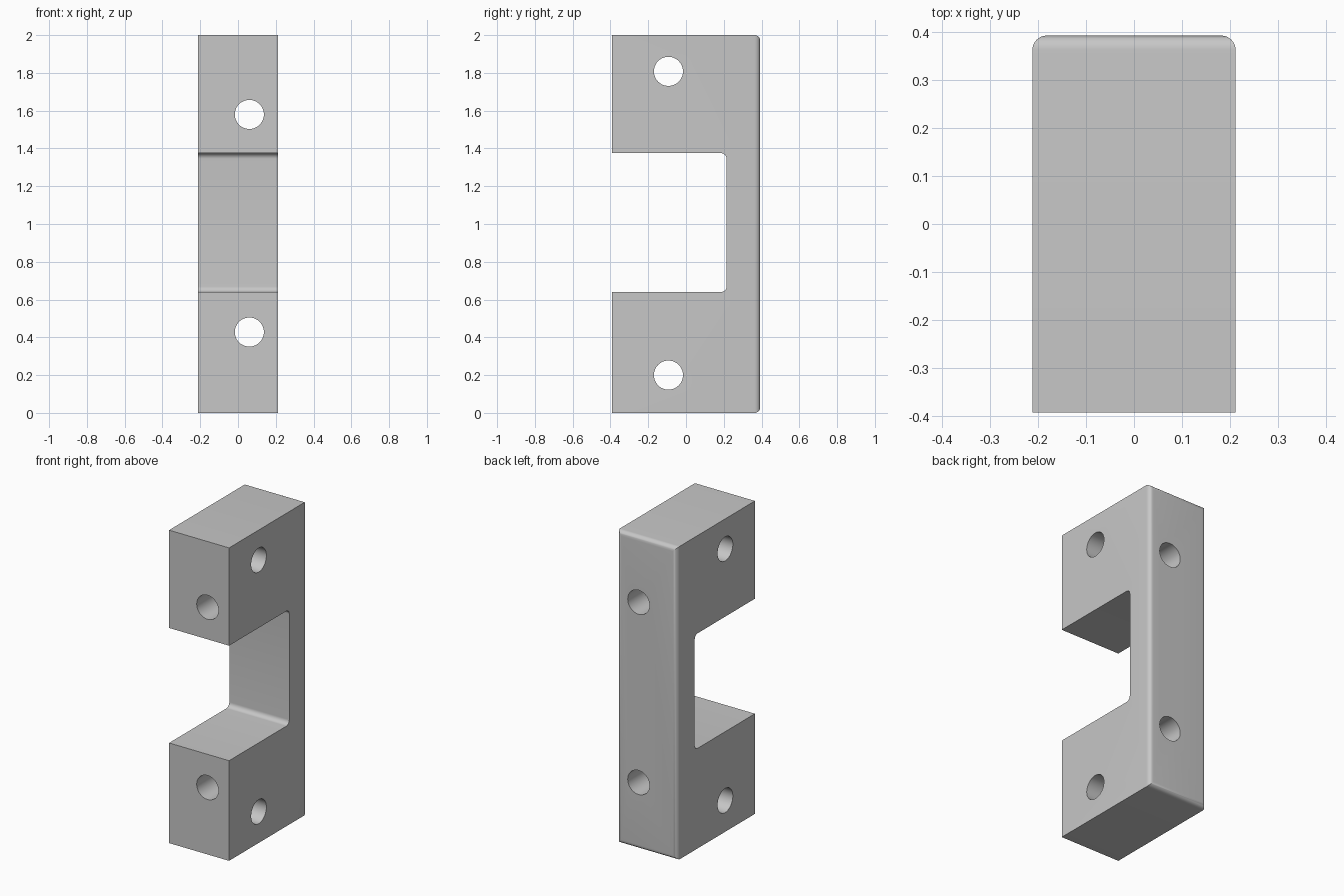
import bpy, bmesh, math
from mathutils import Vector, Matrix

cube = bpy.data.objects.get("Cube")
if cube:
    bpy.data.objects.remove(cube)

HALF_W, HALF_D, HEIGHT = 0.212, 0.393, 2.0
SLOT_LOW, SLOT_HIGH, SLOT_BACK = 0.64, 1.375, 0.215
FILLET, HOLE_R = 0.03, 0.077

metal = bpy.data.materials.new("plain grey")
metal.use_nodes = True
grey = (0.57, 0.57, 0.57, 1)
metal.diffuse_color = grey
metal.node_tree.nodes["Principled BSDF"].inputs["Base Color"].default_value = grey


def make_object(name, bm):
    bmesh.ops.recalc_face_normals(bm, faces=bm.faces)
    mesh = bpy.data.meshes.new(name)
    bm.to_mesh(mesh)
    bm.free()
    mesh.materials.append(metal)
    obj = bpy.data.objects.new(name, mesh)
    bpy.context.collection.objects.link(obj)
    return obj


def inner_corner(z, start):
    """Quarter-circle fillet at the back of the slot."""
    cy = SLOT_BACK - FILLET
    cz = z + (FILLET if z < 1 else -FILLET)
    return [(cy + FILLET * math.cos(a), cz + FILLET * math.sin(a))
            for a in (start + math.pi / 2 * i / 8 for i in range(9))]


# C-shaped side profile, pulled across the width
profile = [(-HALF_D, 0), (HALF_D, 0), (HALF_D, HEIGHT), (-HALF_D, HEIGHT), (-HALF_D, SLOT_HIGH)]
profile += reversed(inner_corner(SLOT_HIGH, 0))
profile += reversed(inner_corner(SLOT_LOW, -math.pi / 2))
profile += [(-HALF_D, SLOT_LOW)]

bm = bmesh.new()
side = bm.faces.new([bm.verts.new((-HALF_W, y, z)) for y, z in profile])
pulled = bmesh.ops.extrude_face_region(bm, geom=[side])["geom"]
bmesh.ops.translate(bm, vec=(2 * HALF_W, 0, 0),
                    verts=[v for v in pulled if isinstance(v, bmesh.types.BMVert)])

# Round the four edges of the back face
back = [e for e in bm.edges if all(v.co.y > HALF_D - 0.001 for v in e.verts)]
bmesh.ops.bevel(bm, geom=back, offset=FILLET, segments=8, profile=0.5, affect='EDGES')
bracket = make_object("bracket_body", bm)

# Two front-to-back holes and two cross holes
bm = bmesh.new()
for centre, axis in (((0.06, 0, 0.428), 'X'), ((0.06, 0, 1.58), 'X'),
                     ((0, -0.093, 0.2), 'Y'), ((0, -0.093, 1.808), 'Y')):
    bmesh.ops.create_cone(bm, cap_ends=True, segments=48, radius1=HOLE_R, radius2=HOLE_R, depth=1.2,
                          matrix=Matrix.Translation(Vector(centre)) @ Matrix.Rotation(math.pi / 2, 4, axis))
cutter = make_object("hole_cutter", bm)
cutter.hide_render = True

drill = bracket.modifiers.new("holes", 'BOOLEAN')
drill.operation = 'DIFFERENCE'
drill.solver = 'EXACT'
drill.object = cutter

# Bake the holes, then smooth the curved surfaces only
bpy.ops.object.select_all(action='DESELECT')
bpy.context.view_layer.objects.active = bracket
bracket.select_set(True)
bpy.ops.object.modifier_apply(modifier=drill.name)
bpy.data.objects.remove(cutter)
bpy.ops.object.shade_smooth_by_angle(angle=math.radians(30))
